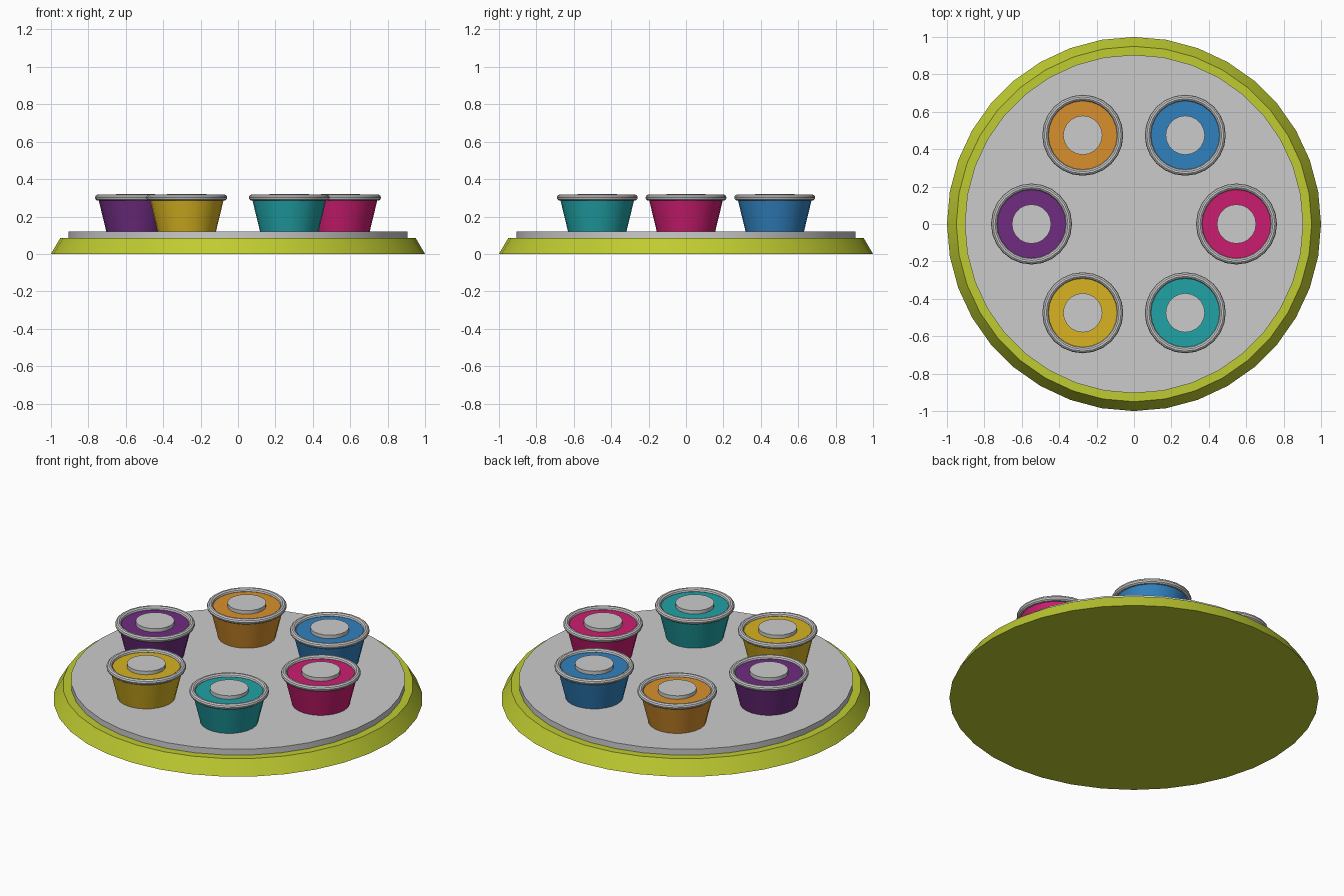
import bpy
from math import cos, sin, pi, radians

if "Cube" in bpy.data.objects:
    bpy.data.objects.remove(bpy.data.objects["Cube"])


def material(name, rgb):
    m = bpy.data.materials.new(name)
    m.diffuse_color = (*rgb, 1)
    m.use_nodes = True
    m.node_tree.nodes["Principled BSDF"].inputs["Base Color"].default_value = m.diffuse_color
    return m


def finish(name, mat=None):
    ob = bpy.context.object
    ob.name = name
    if mat:
        ob.data.materials.append(mat)
    bpy.ops.object.shade_smooth_by_angle(angle=radians(35))
    return ob


def frustum(name, r1, r2, z1, z2, x=0, y=0, sides=32, mat=None):
    bpy.ops.mesh.primitive_cone_add(vertices=sides, radius1=r1, radius2=r2, depth=z2 - z1,
                                    location=(x, y, (z1 + z2) / 2))
    return finish(name, mat)


# Round platform with a raised turntable
frustum("platform_base", 1.0, 0.95, 0, 0.085, sides=36, mat=material("lime", (0.52, 0.6, 0.03)))
frustum("turntable", 0.905, 0.905, 0.08, 0.12, sides=36)

# Cups in a ring, each with a rolled rim and a small centre table
colours = [("magenta", (0.6, 0.012, 0.16)), ("blue", (0.03, 0.22, 0.52)),
           ("orange", (0.68, 0.28, 0.025)), ("purple", (0.16, 0.025, 0.22)),
           ("yellow", (0.68, 0.45, 0.015)), ("teal", (0.015, 0.36, 0.38))]
for i, (label, rgb) in enumerate(colours):
    a = i * pi / 3
    x, y = 0.548 * cos(a), 0.548 * sin(a)
    frustum(f"{label}_cup", 0.155, 0.2, 0.115, 0.3, x, y, 24, material(label, rgb))
    bpy.ops.mesh.primitive_torus_add(location=(x, y, 0.301), major_radius=0.2, minor_radius=0.0165,
                                     major_segments=24, minor_segments=10)
    finish(f"{label}_cup_rim")
    frustum(f"{label}_cup_table", 0.105, 0.105, 0.28, 0.321, x, y, 20)
